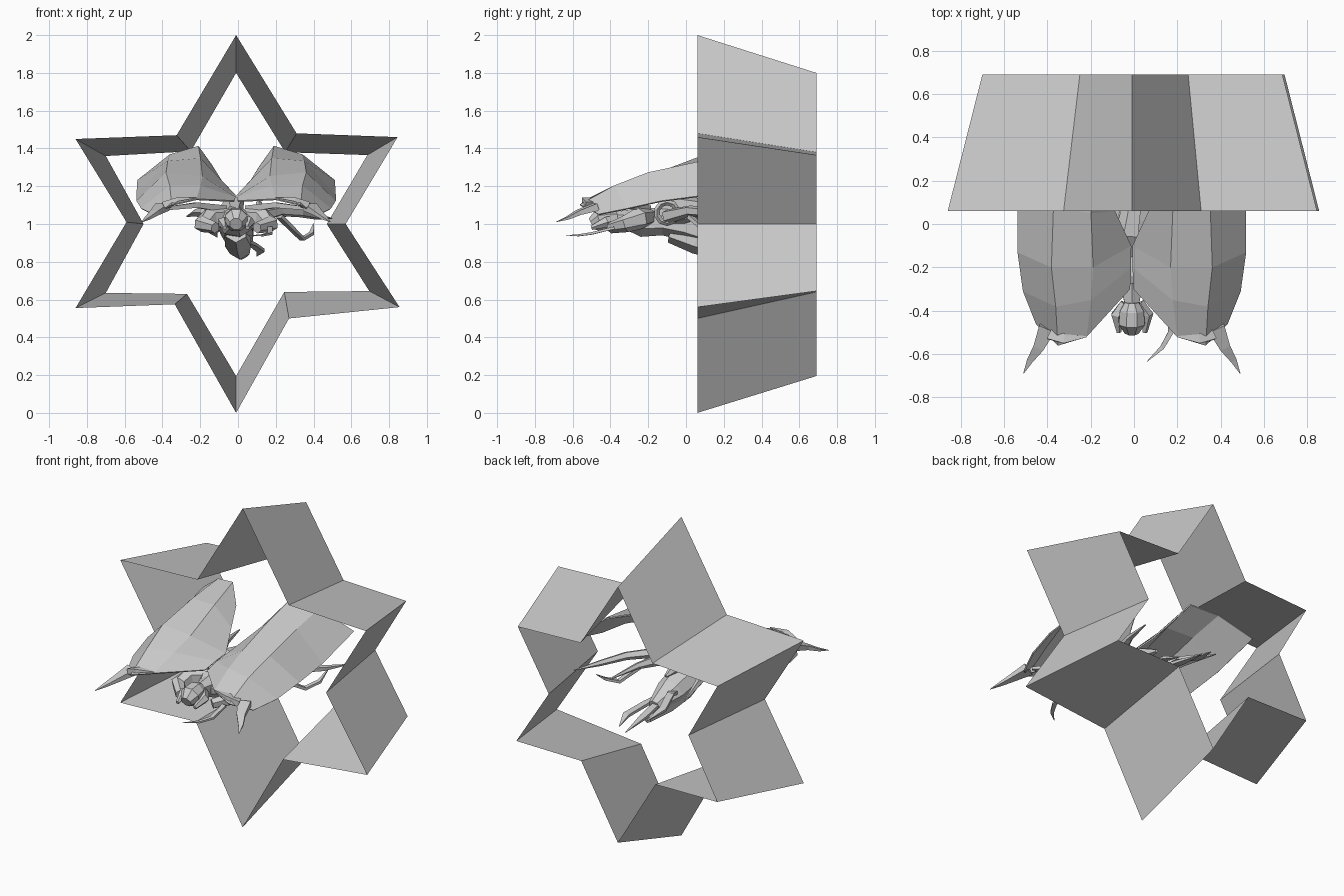
import bpy, bmesh, math
from mathutils import Vector

if "Cube" in bpy.data.objects:
    bpy.data.objects.remove(bpy.data.objects["Cube"])

grey = bpy.data.materials.new("pale_grey")
grey.use_nodes = True
COLOUR = (0.6, 0.6, 0.6, 1)
grey.diffuse_color = COLOUR
grey.node_tree.nodes["Principled BSDF"].inputs["Base Color"].default_value = COLOUR

MID = -0.01  # symmetry plane of the model


def mesh_object(name, bm):
    bmesh.ops.recalc_face_normals(bm, faces=bm.faces)
    mesh = bpy.data.meshes.new(name)
    bm.to_mesh(mesh)
    bm.free()
    mesh.materials.append(grey)
    obj = bpy.data.objects.new(name, mesh)
    bpy.context.collection.objects.link(obj)
    return obj


def loft(name, rows, closed=False, caps=False):
    """Skin a list of equal-length point rows."""
    bm = bmesh.new()
    grid = [[bm.verts.new(p) for p in row] for row in rows]
    n = len(grid[0])
    for a, b in zip(grid, grid[1:]):
        for i in range(n if closed else n - 1):
            j = (i + 1) % n
            bm.faces.new((a[i], a[j], b[j], b[i]))
    if caps:
        bm.faces.new(grid[0])
        bm.faces.new(grid[-1])
    return mesh_object(name, bm)


def limb(name, path, sides=6, flat=1.0):
    """Faceted tapering tube along (x, y, z, radius) stations."""
    pts = [Vector(p[:3]) for p in path]
    rows = []
    for k, p in enumerate(path):
        along = (pts[min(k + 1, len(pts) - 1)] - pts[max(k - 1, 0)]).normalized()
        side = along.cross(Vector((0, 0, 1))).normalized()
        up = side.cross(along)
        turn = [2 * math.pi * (i + 0.5) / sides for i in range(sides)]
        rows.append([pts[k] + p[3] * (side * math.cos(t) + up * flat * math.sin(t))
                     for t in turn])
    return loft(name, rows, closed=True, caps=True)


def flip(points):
    return [(2 * MID - p[0], *p[1:]) for p in points]


def both(name, make):
    """Make a part on the left and its mirror on the right."""
    make("left_" + name, lambda pts: pts)
    make("right_" + name, flip)


# Six-pointed star band, tapering to the back
front = [(-.01, 2), (.31, 1.48), (.845, 1.46), (.57, 1), (.855, .56), (.27, .5),
         (-.01, 0), (-.27, .63), (-.86, .555), (-.59, 1.01), (-.86, 1.45), (-.325, 1.47)]
back = [(-.01, 1.8), (.25, 1.38), (.685, 1.365), (.47, 1), (.695, .645), (.245, .64),
        (-.01, .195), (-.27, .63), (-.7, .635), (-.5, 1), (-.7, 1.36), (-.25, 1.385)]
front[7] = (-.335, .575)
loft("star_band", [[(x, .06, z) for x, z in front],
                   [(x, .69, z) for x, z in back]], closed=True)

# Wing shells: rows run front to back, points from inner to outer edge
wing_rows = [
    [(.0, -.3, 1.12), (.2, -.52, 1.13), (.33, -.56, 1.1), (.43, -.46, 1.05)],
    [(-.005, -.2, 1.14), (.18, -.35, 1.2), (.34, -.38, 1.2), (.49, -.31, 1.08)],
    [(-.005, -.1, 1.15), (.17, -.2, 1.25), (.36, -.2, 1.27), (.515, -.13, 1.12)],
    [(.07, .06, 1.23), (.18, .05, 1.345), (.35, .08, 1.33), (.515, .1, 1.15)],
    [(.12, .18, 1.31), (.19, .25, 1.41), (.34, .32, 1.365), (.51, .42, 1.23)],
]


def wing(name, side):
    obj = loft(name, [side(row) for row in wing_rows])
    mod = obj.modifiers.new("thickness", "SOLIDIFY")
    mod.thickness = 0.008
    mod.offset = 0


def wing_horn(name, side):
    limb(name, side([(.38, -.48, 1.09, .055), (.42, -.57, 1.06, .035),
                     (.46, -.63, 1.03, .02), (.49, -.69, 1.01, .002)]), 4, .5)


def wing_claw(name, side):
    limb(name, side([(.36, -.5, 1.1, .05), (.3, -.53, 1.13, .03), (.2, -.52, 1.14, .004)]), 4, .5)


def arm(name, side):
    limb(name, side([(.04, -.2, 1.04, .05), (.13, -.25, 1.03, .06),
                     (.17, -.32, 1.0, .045), (.1, -.4, .98, .03)]), 6)


def rear_limb(name, side):
    limb(name, side([(.06, -.05, 1.04, .05), (.15, .06, 1.06, .035), (.2, .2, 1.06, .02),
                     (.25, .4, 1.04, .004)]), 5)


def wing_strut(name, side):
    limb(name, side([(.05, -.2, 1.08, .025), (.2, -.32, 1.1, .02), (.38, -.45, 1.08, .012)]), 4)


def cheek(name, side):
    limb(name, side([(.02, -.37, 1.02, .03), (.06, -.42, 1.01, .03), (.05, -.5, .98, .012)]), 5)


for label, maker in (("wing", wing), ("wing_horn", wing_horn), ("wing_claw", wing_claw),
                     ("arm", arm), ("rear_limb", rear_limb), ("wing_strut", wing_strut),
                     ("cheek", cheek)):
    both(label, maker)

# Head, neck and body
limb("head", [(MID, -.36, 1.04, .035), (MID, -.4, 1.03, .06), (MID, -.46, 1.02, .065),
              (MID, -.5, 1.0, .035)], 8)
limb("neck", [(MID, -.38, 1.03, .035), (MID, -.28, 1.02, .06)], 6)
limb("chest", [(MID, -.32, 1.01, .05), (MID, -.24, 1.01, .1), (MID, -.12, 1.01, .09),
               (MID, .0, .99, .1), (.0, .15, .94, .09), (.01, .3, .9, .04)], 7, .8)
limb("back_ridge", [(-.03, -.14, 1.06, .04), (-.03, -.05, 1.1, .06), (-.01, .06, 1.09, .05),
                    (.0, .2, 1.05, .01)], 5)
limb("belly", [(MID, -.08, .96, .06), (.0, .06, .92, .08), (.01, .2, .87, .06),
               (.02, .36, .84, .03)], 6)

# Shoulder ring on the left side
bpy.ops.mesh.primitive_torus_add(major_segments=10, minor_segments=4, major_radius=.055,
                                 minor_radius=.016, location=(.11, -.1, 1.06),
                                 rotation=(0, math.pi / 2, 0))
ring = bpy.context.object
ring.name = "shoulder_ring"
ring.data.materials.append(grey)

# Forward hooked blade and the reaching left limb
limb("hooked_blade", [(.17, -.38, .98, .02), (.17, -.5, .95, .018), (.13, -.57, .94, .014),
                      (.06, -.635, .94, .002)], 4, .5)
limb("reaching_limb", [(.1, -.1, 1.04, .04), (.22, .02, 1.07, .03), (.33, .12, 1.06, .025),
                       (.42, .25, 1.04, .018), (.5, .4, 1.03, .002)], 5)
limb("reaching_hook", [(.22, .02, 1.04, .025), (.29, .1, .97, .022), (.34, .18, .92, .02),
                       (.39, .25, .95, .018), (.4, .32, 1.0, .004)], 4, .6)

# Trailing tail blades
for name, x, y, z in (("tail_blade_left", .1, .52, .83), ("tail_blade_middle", .0, .6, .85),
                      ("tail_blade_right", -.11, .55, .93)):
    limb(name, [(MID, .12, .93, .04), (x * .8, .28, z + .06, .03),
                (x * 1.2, .42, z + .03, .03), (x, y, z, .003)], 4, .4)
